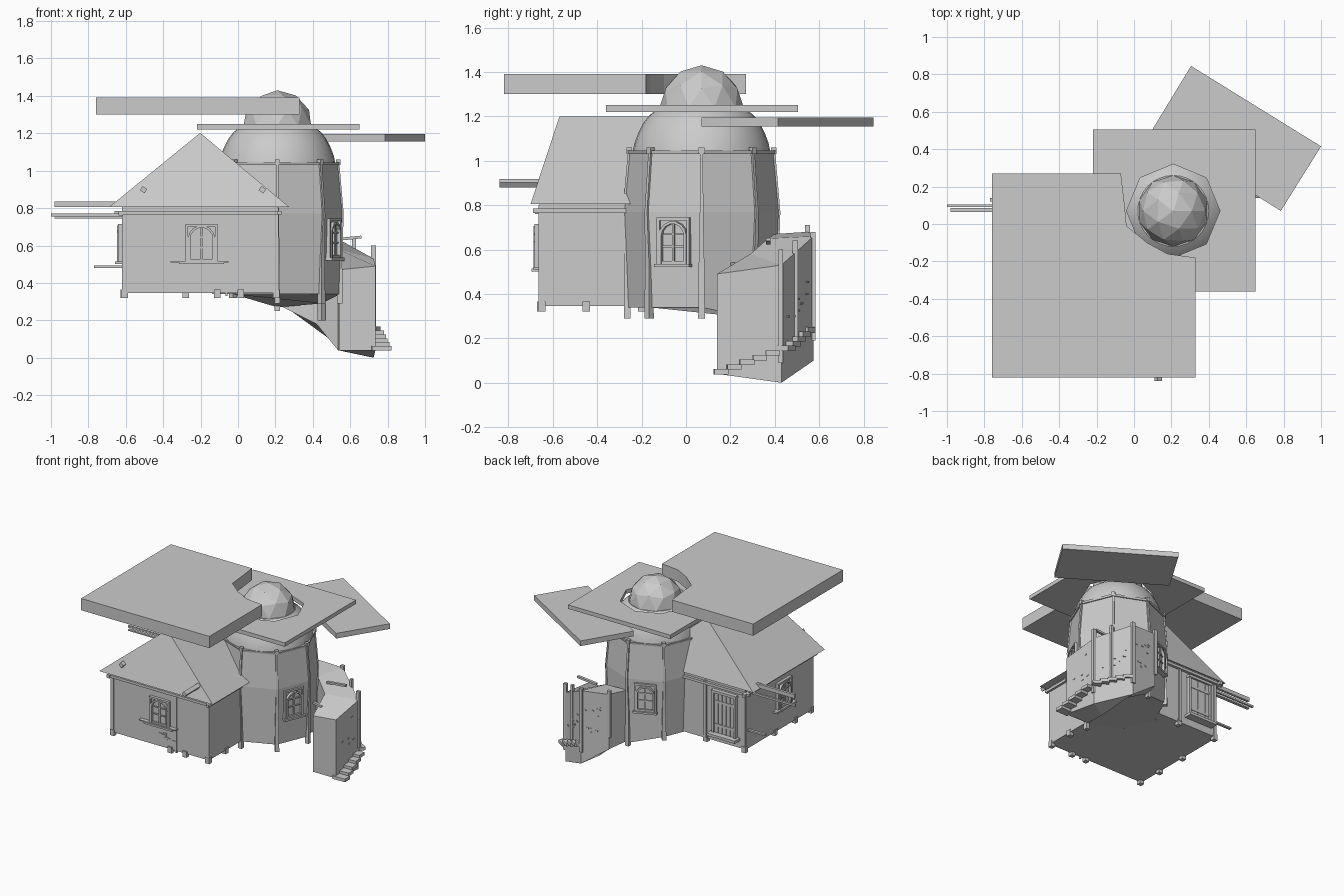
import bpy, bmesh, math, random
from mathutils import Vector, Matrix

if "Cube" in bpy.data.objects:
    bpy.data.objects.remove(bpy.data.objects["Cube"])

random.seed(4)
CX, CY = 0.21, 0.07          # tower axis


def make(name, verts, faces):
    me = bpy.data.meshes.new(name)
    me.from_pydata([tuple(v) for v in verts], [], faces)
    bm = bmesh.new()
    bm.from_mesh(me)
    bmesh.ops.recalc_face_normals(bm, faces=bm.faces)
    bm.to_mesh(me)
    bm.free()
    ob = bpy.data.objects.new(name, me)
    bpy.context.collection.objects.link(ob)
    return ob


def loft(name, rings):
    """Closed solid through rings of equal point count."""
    n = len(rings[0])
    faces = [tuple(range(n)), tuple((len(rings) - 1) * n + i for i in range(n))]
    for k in range(len(rings) - 1):
        for i in range(n):
            j = (i + 1) % n
            faces.append((k * n + i, k * n + j, k * n + n + j, k * n + n + i))
    return make(name, [v for r in rings for v in r], faces)


def slab(name, pts, z0, z1):
    return loft(name, [[(x, y, z) for x, y in pts] for z in (z0, z1)])


def ring(r, z, n=8):
    return [(CX + r * math.cos(2 * math.pi * i / n), CY + r * math.sin(2 * math.pi * i / n), z) for i in range(n)]


def boxes(name, items, mat=Matrix()):
    """One object from boxes (x0,x1,y0,y1,z0,z1), or (box, roll about local y)."""
    bm = bmesh.new()
    for it in items:
        b, roll = it if len(it) == 2 else (it, 0)
        c = Vector(((b[0] + b[1]) / 2, (b[2] + b[3]) / 2, (b[4] + b[5]) / 2))
        s = Matrix.Diagonal((b[1] - b[0], b[3] - b[2], b[5] - b[4], 1))
        bmesh.ops.create_cube(bm, size=1, matrix=mat @ Matrix.Translation(c) @ Matrix.Rotation(roll, 4, 'Y') @ s)
    me = bpy.data.meshes.new(name)
    bm.to_mesh(me)
    bm.free()
    ob = bpy.data.objects.new(name, me)
    bpy.context.collection.objects.link(ob)
    return ob


def facing(x, y, z, ang):
    """Local frame whose -y axis points outwards along angle ang."""
    return Matrix.Translation((x, y, z)) @ Matrix.Rotation(ang + math.pi / 2, 4, 'Z')


def window(name, mat, w=0.16, h=0.2, sill=0.1):
    a, t = w / 2, 0.014
    parts = [(-a, -a + t, -.02, .01, -h / 2, h / 2), (a - t, a, -.02, .01, -h / 2, h / 2),
             (-a, a, -.02, .01, h / 2 - t, h / 2), (-a, a, -.02, .01, -h / 2, -h / 2 + t),
             (-.005, .005, -.016, .01, -h / 2, h / 2 - .02), (-a, a, -.014, .01, -.03, -.022),
             (-a, a, -.014, .01, .025, .033), (-sill, sill, -.035, .01, -h / 2 - .014, -h / 2)]
    r = a - t - .006
    for i in range(7):       # arched head
        th = math.pi * (i + .5) / 7
        x, z = r * math.cos(th), r * math.sin(th) + .02
        parts.append(((x - .016, x + .016, -.026, .01, z - .006, z + .006), math.pi / 2 - th))
    for s in (-1, 1):        # arch jambs
        parts.append((s * r - .006, s * r + .006, -.026, .01, -h / 2, .03))
    boxes(name, parts, mat)
    boxes(name + "_pane", [(-a, a, -.006, .0, -h / 2, h / 2)], mat)


# Large flat canopy slabs
slab("upper_slab", [(-.76, -.82), (.33, -.82), (.33, -.18), (.18, -.16), (.07, -.10),
                    (-.04, -.01), (-.05, .10), (-.07, .27), (-.76, .27)], 1.30, 1.39)
mid = slab("middle_slab", [(-.22, -.36), (.65, -.36), (.65, .505), (-.22, .505)], 1.22, 1.25)
slab("lower_slab", [(.785, .07), (1.0, .415), (.305, .845), (.095, .50)], 1.155, 1.195)
cutter = loft("hole_cutter", [ring(.25, 1.1), ring(.25, 1.3)])
cutter.hide_render = True
cutter.hide_set(True)
mod = mid.modifiers.new("hole", 'BOOLEAN')
mod.operation, mod.object, mod.solver = 'DIFFERENCE', cutter, 'EXACT'

# Octagonal tower, lower at the back where the stair meets it
base = ring(.335, .34)
base[2] = (*base[2][:2], .27)
base[1] = (*base[1][:2], .29)
loft("tower", [base, ring(.35, .77), ring(.325, 1.04)])
loft("tower_rim", [ring(.335, 1.03), ring(.338, 1.045)])

# Smooth dome and faceted cap
dome = loft("dome", [ring(r, z, 32) for r, z in
                     ((.31, 1.04), (.302, 1.08), (.285, 1.125), (.262, 1.17), (.235, 1.205), (.19, 1.24))])
bpy.context.view_layer.objects.active = dome
dome.select_set(True)
bpy.ops.object.shade_smooth_by_angle(angle=math.radians(35))
bpy.ops.mesh.primitive_ico_sphere_add(subdivisions=2, radius=.19, location=(CX, CY, 1.24))
bpy.context.object.name = "dome_cap"

# Tower corner posts and caps
for i in range(8):
    a = math.pi / 4 * i
    p = [facing(CX + r * math.cos(a), CY + r * math.sin(a), 0, a) for r in (.334, .347, .324)]
    lo = (.29, .2, .25, .32, .34, .34, .29, .29)[i]

    def sec(m, z, s):
        return [m @ Vector((x * s, y * s, z)) for x, y in ((-1, -1), (1, -1), (1, 1), (-1, 1))]
    loft("tower_post", [sec(p[0], lo, .015), sec(p[0], .52, .013), sec(p[1], .77, .008), sec(p[2], 1.05, .007)])
    boxes("post_cap", [(-.013, .013, -.014, .010, 1.03, 1.06)], p[2])

# Tower windows
for deg in (-22.5, 112.5):
    a = math.radians(deg)
    window("tower_window", facing(CX + .318 * math.cos(a), CY + .318 * math.sin(a), .64, a), .16, .21, .085)

# House body and hipped roof
boxes("house_walls", [(-.62, .215, -.66, .16, .345, .81)])
loft("house_roof", [[(-.69, -.70, .805), (.275, -.70, .805), (.275, .17, .805), (-.69, .17, .805)],
                    [(-.205, -.57, 1.2), (-.2, -.57, 1.2), (-.2, .04, 1.2), (-.205, .04, 1.2)]])

# House corner posts, wall posts and eave beams
spots = [(-.605, -.65), (-.11, -.655), (.015, -.655), (.205, -.65), (-.605, .15), (-.61, -.2),
         (-.61, -.45), (-.28, .15), (.205, -.45)]
boxes("house_posts", [(x - .017, x + .017, y - .017, y + .017, .32, .365) for x, y in spots])
boxes("corner_studs", [(x - .012, x + .012, y - .014, y + .012, .35, .8)
                       for x, y in (spots[0], spots[3], spots[4])]
      + [(-.066, -.056, -.665, -.65, .33, .79), (-.29, -.27, .15, .172, .35, .79)])
boxes("eave_beams", [(-.63, .22, -.675, -.655, .765, .785), (-.64, -.615, -.68, .2, .76, .785),
                     (.21, .232, -.69, -.2, .765, .785), (-.66, -.1, .155, .18, .765, .785),
                     (-.36, -.05, -.69, -.66, .51, .518)])

# Beams that stick out of roof and walls
boxes("roof_beam_ends", [((.115, .145, -.84, -.63, .885, .912), .6), ((-.52, -.49, -.70, -.58, .885, .912), .6)])
boxes("side_brackets", [(-.98, -.6, .065, .085, .805, .835), (-1.0, -.6, .09, .105, .755, .77),
                        (-.98, -.6, .065, .085, .745, .755), (-.77, -.6, .12, .14, .48, .492)])

# House windows
window("front_window", facing(-.195, -.662, .615, -math.pi / 2), .17, .2, .12)
window("left_window", facing(-.622, -.29, .615, math.pi), .17, .2, .12)

# Back door with frame, planks and step
door = facing(-.45, .163, 0, math.pi / 2)
boxes("door_frame", [(-.10, -.085, -.025, .01, .42, .74), (.085, .10, -.025, .01, .42, .74),
                     (-.105, .105, -.028, .01, .725, .745), (-.12, .12, -.06, .01, .40, .42)], door)
boxes("door_planks", [(-.083 + .034 * i, -.053 + .034 * i, -.014, .01, .42, .725) for i in range(5)]
      + [(-.083, .083, -.018, 0, z, z + .02) for z in (.47, .65)], door)

# Curved stair block around the tower: inner x,y / outer x,y / bottoms / inner top / outer top
S = [((.54, .14), (.735, .14), .04, .04, .47, .49), ((.535, .29), (.725, .43), .04, .0, .58, .53),
     ((.42, .37), (.49, .575), .18, .10, .65, .66), ((.22, .40), (.27, .55), .28, .26, .67, .68)]
loft("stair_block", [[(*q, c), (*p, b), (*p, t), (*q, u)] for q, p, c, b, u, t in S])

# Posts at the stair wall corners
boxes("stair_posts", [(p[0] - .014, p[0] + .012, p[1] - .014, p[1] + .008, b + .09, z)
                      for (q, p, c, b, u, t), z in zip(S[1:], (.60, .68, .71))]
      + [(.61, .63, .48, .505, .2, .64)])
# Handrail between tower and stair top
boxes("stair_rail", [((.43, .57, .20, .22, .525, .54), .15), ((.50, .66, .36, .38, .63, .645), -.1)])

# Steps and bricks following the outer wall
path = [Vector(s[1]) for s in S]


def along(t):
    k = min(int(t), 2)
    d = path[k + 1] - path[k]
    return path[k] + d * (t - k), math.atan2(d.y, d.x) - math.pi / 2


for i in range(10):
    p, a = along(.06 + i * .2)
    out = .085 - .008 * i
    boxes("stair_step", [(-.032, .032, -out, .02, -.012, .012)], facing(p.x, p.y, .05 + .021 * i, a))
for i in range(24):
    t = random.uniform(.1, 2.9)
    p, a = along(t)
    z = random.uniform(.18 + .07 * t, .40 + .07 * t)
    boxes("wall_brick", [(-.009, .009, -.004, .008, -.004, .004)], facing(p.x, p.y, z, a))
for i in range(8):
    x, z = random.uniform(-.2, -.08), random.uniform(.40, .47)
    boxes("house_brick", [(x - .014, x + .014, -.665, -.65, z - .005, z + .005)])
